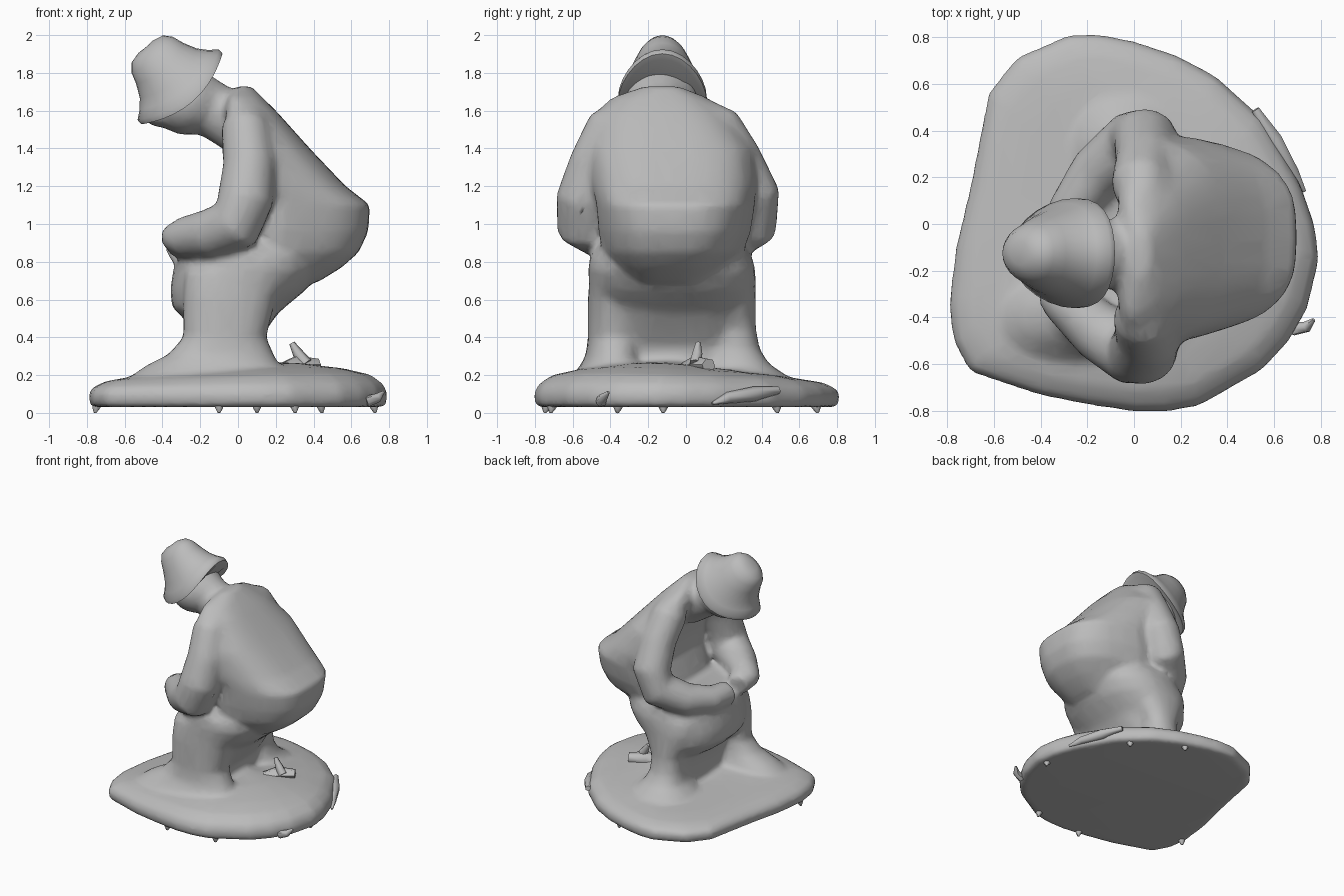
import bpy, bmesh, math
from mathutils import Vector, Matrix, Quaternion

cube = bpy.data.objects.get("Cube")
if cube:
    bpy.data.objects.remove(cube, do_unlink=True)

clay = bpy.data.materials.new("grey_clay")
clay.use_nodes = True
grey = (0.5, 0.5, 0.5, 1)
clay.diffuse_color = grey
clay.node_tree.nodes["Principled BSDF"].inputs["Base Color"].default_value = grey


def skin(bm, rings):
    """Bridge consecutive rings of points and cap both ends."""
    loops = [[bm.verts.new(p) for p in ring] for ring in rings]
    n = len(loops[0])
    for a, b in zip(loops, loops[1:]):
        for i in range(n):
            j = (i + 1) % n
            bm.faces.new((a[i], a[j], b[j], b[i]))
    bm.faces.new(loops[0][::-1])
    bm.faces.new(loops[-1])


def stack(bm, rows, power=2.0, taper=0.0, sides=28):
    """Rows are (z, x min, x max, y min, y max); taper narrows the +x end."""
    rings = []
    for z, x0, x1, y0, y1 in rows:
        ring = []
        for k in range(sides):
            t = math.tau * k / sides
            c, s = math.cos(t), math.sin(t)
            x = math.copysign(abs(c) ** (2 / power), c)
            y = math.copysign(abs(s) ** (2 / power), s) * (1 - taper * x)
            ring.append(((x0 + x1 + x * (x1 - x0)) / 2, (y0 + y1 + y * (y1 - y0)) / 2, z))
        rings.append(ring)
    skin(bm, rings)


def tube(bm, path, sides=16):
    """Path points are (x, y, z, radius); the frame is carried along the path."""
    pts = [Vector(p[:3]) for p in path]
    rings, q, old = [], Quaternion(), Vector((0, 0, 1))
    for i, p in enumerate(pts):
        d = (pts[min(i + 1, len(pts) - 1)] - pts[max(i - 1, 0)]).normalized()
        q = old.rotation_difference(d) @ q
        old = d
        r = path[i][3]
        rings.append([p + q @ Vector((r * math.cos(math.tau * k / sides),
                                      r * math.sin(math.tau * k / sides), 0))
                      for k in range(sides)])
    skin(bm, rings)


def ball(bm, centre, radii):
    m = Matrix.Translation(centre) @ Matrix.Diagonal((*radii, 1))
    bmesh.ops.create_uvsphere(bm, u_segments=20, v_segments=12, radius=1, matrix=m)


def finish(name, bm, angle=60):
    bmesh.ops.recalc_face_normals(bm, faces=bm.faces)
    me = bpy.data.meshes.new(name)
    bm.to_mesh(me)
    bm.free()
    me.materials.append(clay)
    ob = bpy.data.objects.new(name, me)
    bpy.context.collection.objects.link(ob)
    bpy.ops.object.select_all(action='DESELECT')
    ob.select_set(True)
    bpy.context.view_layer.objects.active = ob
    bpy.ops.object.shade_smooth_by_angle(angle=math.radians(angle))
    return ob


# Figure and ground are one soft form, fused at the end
bm = bmesh.new()

# ground: irregular rounded slab rising in a low mound
outline = [(-.79, -.35), (-.77, -.5), (-.7, -.63), (-.4, -.73), (-.2, -.77), (0, -.8), (.14, -.8),
           (.28, -.775), (.55, -.62), (.66, -.5), (.74, -.36), (.79, -.15), (.77, 0), (.71, .17),
           (.55, .45), (.35, .63), (.18, .72), (0, .78), (-.15, .81), (-.27, .81), (-.5, .71),
           (-.62, .56), (-.7, .15), (-.76, -.1)]
rings = []
for z, scale in ((.03, .985), (.06, 1), (.1, 1.005), (.14, .98), (.18, .89), (.205, .72), (.225, .45), (.23, .15)):
    lift = max(0, z - .1) / .13
    rings.append([(x * scale, y * scale, z + lift * (.04 * x - .03 * y)) for x, y in outline])
skin(bm, rings)

# coat
stack(bm, [(1.73, 0, .07, -.22, -.04), (1.67, -.06, .13, -.38, .1), (1.59, -.08, .21, -.46, .21),
           (1.4, .03, .38, -.49, .33), (1.2, .08, .57, -.47, .35), (1.1, .08, .7, -.45, .34),
           (.96, .02, .69, -.44, .32), (.85, 0, .64, -.42, .28), (.77, 0, .55, -.37, .2),
           (.69, .0, .42, -.31, .12)], 3, .22)
# lap and thighs
stack(bm, [(.9, -.24, .3, -.46, .3), (.83, -.32, .42, -.51, .35), (.75, -.345, .43, -.52, .37),
           (.65, -.36, .36, -.51, .37), (.56, -.35, .25, -.48, .35), (.46, -.25, .14, -.42, .3)], 2.2)
# right leg, left leg, and the fold of cloth between them
stack(bm, [(.12, -.68, .3, -.68, -.16), (.2, -.56, .26, -.6, -.2), (.25, -.49, .22, -.56, -.22),
           (.31, -.37, .19, -.53, -.23), (.4, -.29, .15, -.52, -.23), (.6, -.29, .2, -.52, -.23),
           (.75, -.28, .3, -.51, -.2)], 2.3)
stack(bm, [(.12, -.32, .28, 0, .64), (.2, -.25, .19, .07, .53), (.26, -.17, .13, .11, .44),
           (.34, -.15, .1, .13, .39), (.45, -.15, .1, .13, .37), (.65, -.25, .2, .08, .37),
           (.75, -.25, .25, .06, .36)], 2.2)
stack(bm, [(.15, -.16, .08, -.4, .25), (.35, -.18, .09, -.4, .25), (.6, -.25, .26, -.4, .25)], 3)
# arms curving forward to the hands
tube(bm, [(.04, .08, 1.57, .1), (.03, .17, 1.51, .13), (.05, .27, 1.35, .13), (.05, .36, 1.15, .14),
          (.0, .35, 1.0, .14), (-.16, .22, .91, .12), (-.27, .06, .88, .1), (-.3, -.1, .88, .09)])
tube(bm, [(.05, -.32, 1.57, .1), (.04, -.4, 1.51, .13), (.06, -.48, 1.32, .14), (.04, -.54, 1.13, .15),
          (-.01, -.54, 1.0, .15), (-.15, -.46, .95, .13), (-.28, -.34, .93, .11), (-.32, -.2, .9, .08)])
ball(bm, (-.33, -.31, .93), (.08, .1, .08))
# neck and head
tube(bm, [(.08, -.13, 1.47, .15), (-.06, -.13, 1.56, .15), (-.16, -.13, 1.62, .15), (-.25, -.13, 1.67, .16)])
ball(bm, (-.27, -.13, 1.65), (.19, .2, .18))
ball(bm, (-.39, -.13, 1.58), (.12, .12, .07))
figure = finish("crouching_figure_on_ground", bm)
mod = figure.modifiers.new("fuse", 'REMESH')
mod.mode = 'VOXEL'
mod.voxel_size = .02
mod.use_smooth_shade = True
mod = figure.modifiers.new("soften", 'SMOOTH')
mod.factor = .5
mod.iterations = 10
mod = figure.modifiers.new("simplify", 'DECIMATE')
mod.ratio = .2

# Hat: soft crown with a brim that droops at the sides, tipped forward
bm = bmesh.new()
stack(bm, [(z, -rx, rx, -ry, ry) for z, rx, ry in
           ((-.03, .25, .21), (-.02, .285, .235), (.01, .285, .235), (.045, .24, .215),
            (.09, .2, .19), (.16, .165, .16), (.22, .145, .13), (.26, .11, .1), (.275, .05, .05))])
for v in bm.verts:
    v.co.z -= 1.6 * v.co.y ** 2
hat = finish("hat", bm)
hat.location = (-.31, -.125, 1.73)
hat.rotation_euler = (0, math.radians(-41), 0)

# Broken twigs on and around the ground
for name, path in (
        ("twig_stump", [(.24, 0, .22, .05), (.31, .06, .25, .055), (.42, .12, .25, .04)]),
        ("twig_branch", [(.36, .05, .26, .035), (.32, .06, .31, .03), (.285, .065, .37, .015)]),
        ("edge_sliver_left", [(.52, .49, .12, .02), (.6, .36, .1, .04), (.68, .22, .08, .03), (.73, .14, .05, .008)]),
        ("edge_sliver_right", [(.68, -.45, .06, .03), (.74, -.44, .08, .025), (.77, -.41, .11, .008)])):
    bm = bmesh.new()
    tube(bm, path, 6)
    finish(name, bm)

# Ragged chips under the rim
for i, (x, y) in enumerate(((-.75, -.36), (-.1, -.74), (.3, -.71), (.72, -.12), (.44, .48), (.1, .69))):
    bm = bmesh.new()
    tube(bm, [(x, y, .07, .025), (x, y, .03, .025), (x * 1.01, y * 1.01, 0, .008)], 6)
    finish(f"rim_chip_{i + 1}", bm)
